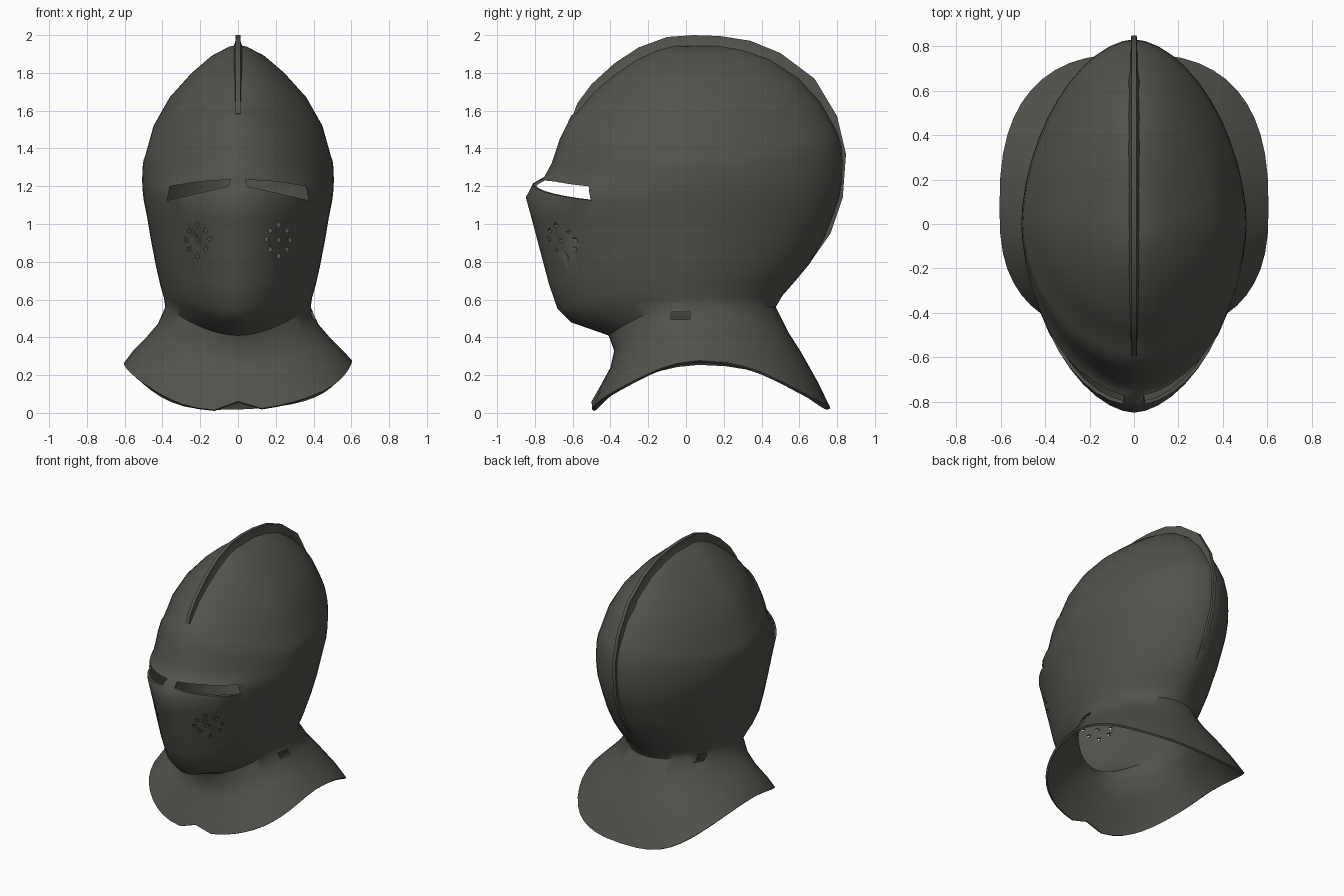
import bpy, bmesh, math

if "Cube" in bpy.data.objects:
    bpy.data.objects.remove(bpy.data.objects["Cube"])

steel = bpy.data.materials.new("dark steel")
steel.diffuse_color = (0.085, 0.085, 0.074, 1)
steel.use_nodes = True
steel.node_tree.nodes["Principled BSDF"].inputs["Base Color"].default_value = steel.diffuse_color
SEG = 48


def make_object(name, bm):
    mesh = bpy.data.meshes.new(name)
    bm.to_mesh(mesh)
    bm.free()
    mesh.materials.append(steel)
    ob = bpy.data.objects.new(name, mesh)
    bpy.context.collection.objects.link(ob)
    return ob


def activate(ob):
    bpy.ops.object.select_all(action='DESELECT')
    ob.select_set(True)
    bpy.context.view_layer.objects.active = ob


# helmet shell: tilted rings (front z, side z, back z, half width, front y, back y)
rings = [
    (0.02, 0.27, 0.02, 0.605, -0.500, 0.765),   # collar edge
    (0.13, 0.33, 0.16, 0.555, -0.460, 0.700),
    (0.24, 0.40, 0.32, 0.485, -0.400, 0.610),
    (0.33, 0.47, 0.43, 0.425, -0.380, 0.540),
    (0.41, 0.56, 0.56, 0.385, -0.410, 0.475),   # neck
    (0.48, 0.61, 0.62, 0.392, -0.610, 0.510),   # chin
    (0.55, 0.67, 0.70, 0.410, -0.680, 0.580),
    (0.68, 0.78, 0.79, 0.435, -0.725, 0.655),
    (0.85, 0.91, 0.92, 0.460, -0.770, 0.730),
    (1.02, 1.04, 1.06, 0.482, -0.815, 0.785),
    (1.14, 1.13, 1.14, 0.500, -0.848, 0.812),   # visor ledge
    (1.215, 1.19, 1.22, 0.506, -0.810, 0.825),
    (1.25, 1.22, 1.27, 0.507, -0.750, 0.828),
    (1.32, 1.25, 1.33, 0.507, -0.712, 0.830),
    (1.45, 1.30, 1.40, 0.505, -0.668, 0.826),
    (1.575, 1.34, 1.47, 0.500, -0.607, 0.808),  # brow edge
    (1.59, 1.355, 1.50, 0.493, -0.578, 0.795),
    (1.70, 1.52, 1.65, 0.447, -0.485, 0.710),
    (1.79, 1.67, 1.77, 0.362, -0.380, 0.600),
    (1.87, 1.80, 1.87, 0.245, -0.260, 0.450),
    (1.92, 1.89, 1.92, 0.140, -0.150, 0.310),
    (1.945, 1.94, 1.945, 0.045, -0.060, 0.180),
]
bm = bmesh.new()
loops = []
for k, (zf, zs, zb, w, yf, yb) in enumerate(rings):
    p = 1.77 + max(0, 0.6 - zs) * 2.5          # almond skull, squarer collar
    yc = max(0, 0.5 - zs) * 0.3
    loop = []
    for i in range(SEG):
        a = 2 * math.pi * i / SEG
        c, s = math.cos(a), math.sin(a)
        u = math.copysign(abs(c) ** (2 / p), c)
        v = math.copysign(abs(s) ** (2 / p), s)
        y = yc + (v * (yb - yc) if v > 0 else v * (yc - yf))
        z = zs + ((zb if v > 0 else zf) - zs) * v * v
        if k == 0:                              # worn edge with a notch in front
            z += 0.008 * math.sin(5 * a + 1) + 0.045 * max(0, 1 - abs(u) / 0.16) * (v < 0)
        loop.append(bm.verts.new((u * w, y, z)))
    loops.append(loop)
for lo, hi in zip(loops, loops[1:]):
    for i in range(SEG):
        j = (i + 1) % SEG
        bm.faces.new((lo[i], lo[j], hi[j], hi[i]))
bm.faces.new(loops[-1])
shell = make_object("helmet_shell", bm)
sol = shell.modifiers.new("thickness", 'SOLIDIFY')
sol.thickness = 0.015
sol.offset = -1
activate(shell)
bpy.ops.object.modifier_apply(modifier=sol.name)

# cutter for the eye slits, breathing holes and small strap openings
cut = bmesh.new()


def prism(points, y0, y1):
    a = [cut.verts.new((x, y0, z)) for x, z in points]
    b = [cut.verts.new((x, y1, z)) for x, z in points]
    cut.faces.new(a)
    cut.faces.new(b[::-1])
    for i in range(len(a)):
        j = (i + 1) % len(a)
        cut.faces.new((a[j], a[i], b[i], b[j]))


holes = [(0.0, 0.0), (0.06, 0.0), (-0.065, 0.005), (0.0, 0.08), (0.0, -0.085),
         (0.045, 0.05), (-0.045, 0.05), (0.045, -0.05), (-0.045, -0.05)]
for side in (-1, 1):
    prism([(side * x, z) for x, z in
           ((0.04, 1.235), (0.2, 1.225), (0.36, 1.2), (0.375, 1.125), (0.2, 1.165), (0.05, 1.2))],
          -1, -0.42)
    for k, (dx, dz) in enumerate(holes):
        r = 0.012
        prism([(side * (0.215 + dx + r * math.cos(t)), 0.915 + dz + r * 1.3 * math.sin(t))
               for t in (k + 2 * math.pi * n / 4 for n in range(4))], -1, -0.38)
prism([(0.3, 0.495), (0.6, 0.495), (0.6, 0.535), (0.3, 0.535)], -0.08, 0.02)
prism([(-0.33, 0.53), (-0.29, 0.53), (-0.29, 0.58), (-0.33, 0.58)], 0.1, 0.5)
bmesh.ops.recalc_face_normals(cut, faces=cut.faces)
cutter = make_object("opening_cutter", cut)
cutter.hide_render = True
boo = shell.modifiers.new("openings", 'BOOLEAN')
boo.operation = 'DIFFERENCE'
boo.solver = 'EXACT'
boo.object = cutter
activate(shell)
bpy.ops.object.modifier_apply(modifier=boo.name)
bpy.data.objects.remove(cutter)

# thin crest along the middle, flared where it meets the skull
crest_path = [(-0.595, 1.585), (-0.575, 1.64), (-0.5, 1.74), (-0.38, 1.85), (-0.25, 1.935),
              (-0.1, 1.99), (0.04, 2.0), (0.18, 1.995), (0.34, 1.97), (0.5, 1.905), (0.68, 1.77),
              (0.80, 1.57), (0.847, 1.37), (0.83, 1.14), (0.765, 0.95), (0.66, 0.80)]
bm = bmesh.new()
sections = []
for y, z in crest_path:
    dy, dz = 0.08 - y, 1.2 - z
    d = math.hypot(dy, dz)
    sec = []
    for x, depth in ((-0.036, 0.085), (-0.015, 0.04), (-0.012, 0), (0.012, 0), (0.015, 0.04), (0.036, 0.085)):
        sec.append(bm.verts.new((x, y + dy / d * depth, z + dz / d * depth)))
    sections.append(sec)
for a, b in zip(sections, sections[1:]):
    for i in range(6):
        j = (i + 1) % 6
        bm.faces.new((a[i], a[j], b[j], b[i]))
bm.faces.new(sections[0])
bm.faces.new(sections[-1][::-1])
bmesh.ops.recalc_face_normals(bm, faces=bm.faces)
crest = make_object("crest", bm)

for ob, angle in ((shell, 50), (crest, 38)):
    activate(ob)
    bpy.ops.object.shade_smooth_by_angle(angle=math.radians(angle))
